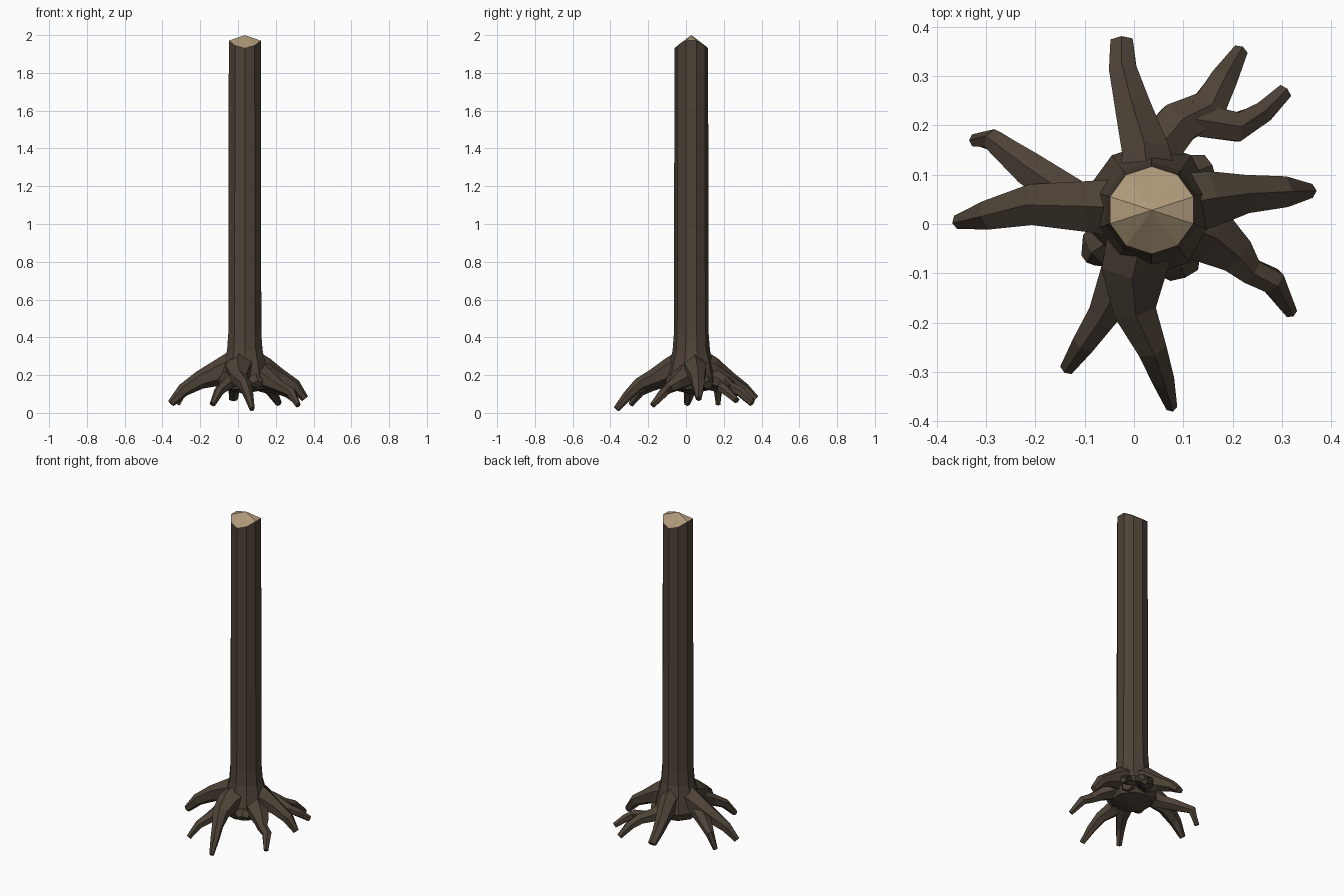
import bpy, bmesh, math
from mathutils import Vector

CX, CY, SIDES = 0.036, 0.028, 10


def material(name, color):
    m = bpy.data.materials.new(name)
    m.diffuse_color = (*color, 1)
    return m


bark = material("bark", (0.075, 0.055, 0.038))
wood = material("cut_wood", (0.42, 0.31, 0.19))


def finish(bm, name, mat):
    bmesh.ops.recalc_face_normals(bm, faces=bm.faces)
    me = bpy.data.meshes.new(name)
    bm.to_mesh(me)
    bm.free()
    me.materials.append(mat)
    ob = bpy.data.objects.new(name, me)
    bpy.context.collection.objects.link(ob)
    return ob


def skin(bm, rings):
    for a, b in zip(rings, rings[1:]):
        n = len(a)
        for i in range(n):
            bm.faces.new((a[i], a[(i + 1) % n], b[(i + 1) % n], b[i]))


def fan(bm, ring, tip):
    for i in range(len(ring)):
        bm.faces.new((ring[i], ring[(i + 1) % len(ring)], tip))


def rim(bm, r, z, dip=0.0):
    """Trunk ring; dip lowers it toward front and back."""
    pts = []
    for i in range(SIDES):
        a = math.pi / 2 + i * math.tau / SIDES
        pts.append(bm.verts.new((CX + r * math.cos(a), CY + r * math.sin(a),
                                 z - dip * math.sin(a) ** 2)))
    return pts


def root(name, path):
    """Six-sided tapering limb; path points are x, y, z, half width, half height."""
    bm = bmesh.new()
    pts = [Vector(p[:3]) for p in path]
    rings = []
    for i, p in enumerate(path):
        t = (pts[min(i + 1, len(pts) - 1)] - pts[max(i - 1, 0)]).normalized()
        side = t.cross(Vector((0, 0, 1))).normalized()
        up = side.cross(t)
        rings.append([bm.verts.new(pts[i] + side * p[3] * math.cos(a) + up * p[4] * math.sin(a))
                      for a in (math.pi / 6 + k * math.pi / 3 for k in range(6))])
    skin(bm, rings)
    bm.faces.new(rings[0])
    bm.faces.new(rings[-1])
    return finish(bm, name, bark)


# Trunk with flared foot and shallow underside
bm = bmesh.new()
rings = [rim(bm, r, z) for r, z in
         ((0.115, 0.125), (0.138, 0.17), (0.122, 0.24), (0.099, 0.33), (0.092, 0.42))]
rings.append(rim(bm, 0.089, 1.975, 0.045))
skin(bm, rings)
fan(bm, rings[0], bm.verts.new((CX, CY, 0.10)))
finish(bm, "trunk", bark)

# Pale peaked cut on top
bm = bmesh.new()
fan(bm, rim(bm, 0.089, 1.975, 0.045), bm.verts.new((CX, CY, 2.0)))
cut = finish(bm, "cut_top", wood)
if cut.data.polygons[0].normal.z < 0:
    cut.data.flip_normals()

# Left root and its hooked fork
root("left_root", [(0.03, 0.03, 0.25, .075, .11), (-0.08, 0.035, 0.22, .06, .075),
                   (-0.2, 0.04, 0.175, .048, .048), (-0.29, 0.02, 0.12, .034, .035),
                   (-0.355, 0.005, 0.05, .016, .02)])
root("left_root_fork", [(-0.12, 0.05, 0.185, .045, .045), (-0.21, 0.11, 0.16, .04, .035),
                        (-0.285, 0.17, 0.13, .024, .027), (-0.322, 0.17, 0.045, .014, .014)])

# Back root
root("back_root", [(0.036, 0.03, 0.25, .075, .11), (0.025, 0.14, 0.22, .055, .075),
                   (0.0, 0.23, 0.17, .042, .048), (-0.022, 0.31, 0.125, .032, .032),
                   (-0.025, 0.37, 0.075, .026, .018)])
# Back right root with two fingers
root("back_right_root", [(0.03, 0.13, 0.19, .055, .055), (0.09, 0.205, 0.16, .05, .04),
                         (0.15, 0.235, 0.135, .042, .032), (0.18, 0.29, 0.11, .032, .027),
                         (0.215, 0.35, 0.05, .017, .018)])
root("back_right_root_fork", [(0.11, 0.215, 0.15, .04, .035), (0.21, 0.197, 0.13, .034, .03),
                              (0.26, 0.225, 0.105, .025, .024), (0.305, 0.268, 0.065, .018, .017)])

# Right root
root("right_root", [(0.03, 0.03, 0.25, .075, .11), (0.15, 0.05, 0.22, .065, .07),
                    (0.22, 0.06, 0.19, .045, .045), (0.3, 0.065, 0.145, .036, .034),
                    (0.355, 0.067, 0.075, .016, .02)])
# Front right root, kinked
root("front_right_root", [(0.05, 0.02, 0.22, .08, .10), (0.15, -0.02, 0.18, .068, .055),
                          (0.205, -0.06, 0.15, .045, .038), (0.235, -0.095, 0.13, .03, .03),
                          (0.28, -0.115, 0.11, .029, .027), (0.318, -0.178, 0.04, .014, .016)])

# Front root and its fork
root("front_root", [(0.03, 0.03, 0.25, .085, .11), (0.0, -0.09, 0.22, .075, .07),
                    (0.0, -0.17, 0.185, .05, .048), (0.035, -0.25, 0.15, .034, .035),
                    (0.057, -0.31, 0.09, .026, .027), (0.075, -0.368, 0.02, .013, .018)])
root("front_root_fork", [(-0.015, -0.1, 0.19, .06, .05), (-0.06, -0.18, 0.15, .036, .035),
                         (-0.1, -0.24, 0.115, .027, .027), (-0.135, -0.292, 0.045, .016, .016)])

# Small side webs between the roots
root("front_left_web", [(0.02, 0.01, 0.2, .08, .08), (-0.075, -0.05, 0.165, .045, .04),
                        (-0.09, -0.07, 0.15, .02, .02)])
root("back_right_web", [(0.05, 0.04, 0.2, .08, .08), (0.12, 0.1, 0.165, .05, .04),
                        (0.15, 0.115, 0.15, .03, .025)])
root("front_web", [(0.04, 0.01, 0.2, .08, .08), (0.09, -0.075, 0.165, .055, .04),
                   (0.1, -0.1, 0.15, .035, .02)])
